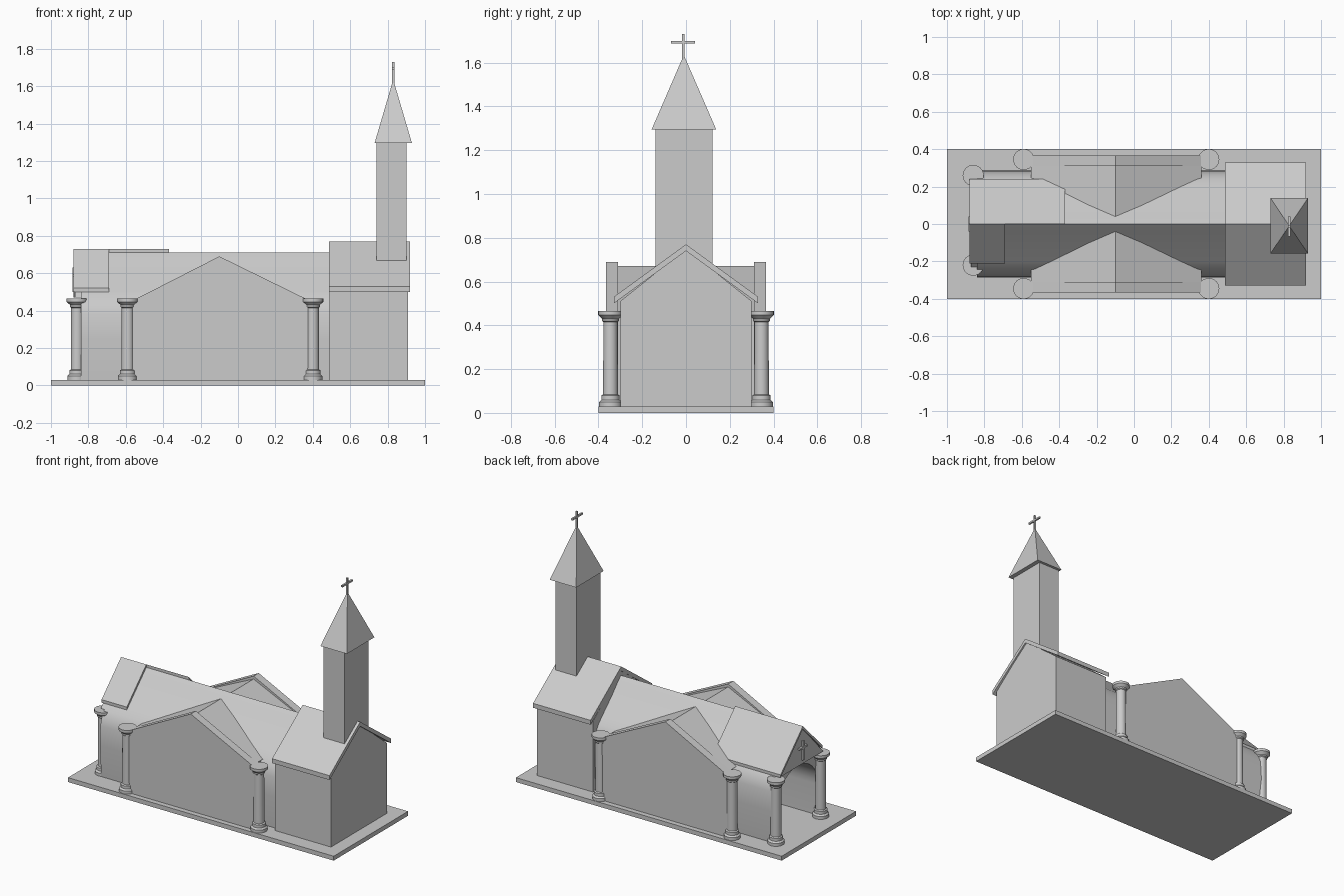
import bpy, bmesh, math
from mathutils import Vector

cube = bpy.data.objects.get("Cube")
if cube:
    bpy.data.objects.remove(cube, do_unlink=True)


def finish(name, bm, smooth=False):
    bmesh.ops.recalc_face_normals(bm, faces=bm.faces)
    mesh = bpy.data.meshes.new(name)
    bm.to_mesh(mesh)
    bm.free()
    ob = bpy.data.objects.new(name, mesh)
    bpy.context.collection.objects.link(ob)
    if smooth:
        bpy.ops.object.select_all(action='DESELECT')
        ob.select_set(True)
        bpy.context.view_layer.objects.active = ob
        bpy.ops.object.shade_smooth_by_angle(angle=math.radians(35))
    return ob


def prism(name, profile, start, end, axis="x", smooth=False):
    """Extrude a (horizontal, z) profile along x or y."""
    bm = bmesh.new()
    place = (lambda h, z: (start, h, z)) if axis == "x" else (lambda h, z: (h, start, z))
    face = bm.faces.new([bm.verts.new(place(h, z)) for h, z in profile])
    out = bmesh.ops.extrude_face_region(bm, geom=[face])
    shift = Vector((end - start, 0, 0) if axis == "x" else (0, end - start, 0))
    bmesh.ops.translate(bm, vec=shift,
                        verts=[v for v in out["geom"] if isinstance(v, bmesh.types.BMVert)])
    return finish(name, bm, smooth)


def box(name, x, y, z):
    return prism(name, [(y[0], z[0]), (y[1], z[0]), (y[1], z[1]), (y[0], z[1])], *x)


def lathe(name, profile, x, y, sides=24):
    bm = bmesh.new()
    verts = [bm.verts.new((r, 0, z)) for r, z in profile]
    edges = [bm.edges.new(pair) for pair in zip(verts, verts[1:])]
    bmesh.ops.spin(bm, geom=verts + edges, cent=(0, 0, 0), axis=(0, 0, 1),
                   angle=math.tau, steps=sides)
    bmesh.ops.remove_doubles(bm, verts=bm.verts, dist=0.0005)
    bmesh.ops.translate(bm, verts=bm.verts, vec=(x, y, 0))
    return finish(name, bm, True)


def mirrored(half):
    return half + [(-h, z) for h, z in reversed(half) if h]


FLOOR = 0.03
box("base_slab", (-1, 1), (-0.4, 0.4), (0, FLOOR))

# Vaulted nave, hollow and open at the west end
outer = [(0.27, FLOOR), (0.285, 0.25), (0.28, 0.38), (0.265, 0.43), (0.24, 0.47),
         (0.2, 0.51), (0.1, 0.605), (0.04, 0.67), (0, 0.71)]
arch = [(0.22 * math.cos(a), 0.24 + 0.21 * math.sin(a))
        for a in (math.pi * i / 20 for i in range(21))]
inner = [(-0.22, FLOOR)] + arch[::-1] + [(0.22, FLOOR)]
prism("nave", mirrored(outer) + inner, -0.84, 0.5, smooth=True)

# West porch: gable, uneven roof slabs and a small cross
prism("porch_gable", [(-0.23, 0.47), (0.23, 0.47), (0, 0.715)], -0.872, -0.8)
for side, width, end in ((1, 0.24, -0.37), (-1, 0.21, -0.69)):
    prism("porch_roof_left" if side > 0 else "porch_roof_right",
          [(0, 0.73), (side * width, 0.73 - width), (side * width, 0.71 - width), (0, 0.71)],
          -0.88, end)
box("porch_cross_post", (-0.886, -0.87), (-0.006, 0.006), (0.5, 0.63))
box("porch_cross_arm", (-0.886, -0.87), (-0.04, 0.04), (0.58, 0.592))

# Side transepts with a raised gable wall on each flank
for side, tag in ((1, "back"), (-1, "front")):
    prism(f"transept_body_{tag}", [(-0.53, FLOOR), (0.35, FLOOR), (0.35, 0.46), (-0.53, 0.46)],
          side * 0.24, side * 0.33, "y")
    prism(f"transept_roof_{tag}", [(-0.55, 0.46), (0.36, 0.46), (-0.1, 0.67)],
          0, side * 0.33, "y")
    prism(f"transept_gable_{tag}",
          [(-0.57, FLOOR), (0.39, FLOOR), (0.39, 0.45), (-0.1, 0.69), (-0.57, 0.45)],
          side * 0.31, side * 0.365, "y")

# Columns
column = [(0, FLOOR), (0.052, FLOOR), (0.052, 0.05), (0.042, 0.06), (0.042, 0.08),
          (0.034, 0.085), (0.032, 0.415), (0.038, 0.42), (0.038, 0.43),
          (0.056, 0.447), (0.056, 0.465), (0, 0.465)]
for x, y in ((-0.59, 0.345), (-0.59, -0.345), (0.4, 0.345), (0.4, -0.345),
             (-0.86, 0.26), (-0.86, -0.22)):
    lathe("column", column, x, y)

# East block with an overhanging pitched roof
prism("east_block", mirrored([(0.3, FLOOR), (0.3, 0.51), (0, 0.75)]), 0.49, 0.91)
prism("east_roof", [(0.33, 0.5), (0.33, 0.53), (0, 0.77), (-0.33, 0.53), (-0.33, 0.5), (0, 0.74)],
      0.487, 0.92)

# Bell tower, spire and cross
box("tower", (0.74, 0.9), (-0.14, 0.12), (0.6, 1.3))
bm = bmesh.new()
rim = [bm.verts.new((x, y, 1.295)) for x, y in
       ((0.73, -0.157), (0.93, -0.157), (0.93, 0.138), (0.73, 0.138))]
apex = bm.verts.new((0.83, -0.01, 1.635))
bm.faces.new(rim)
for i in range(4):
    bm.faces.new((rim[i], rim[(i + 1) % 4], apex))
finish("spire", bm)
box("spire_cross_post", (0.824, 0.836), (-0.018, -0.006), (1.6, 1.73))
box("spire_cross_arm", (0.824, 0.836), (-0.068, 0.04), (1.688, 1.7))
